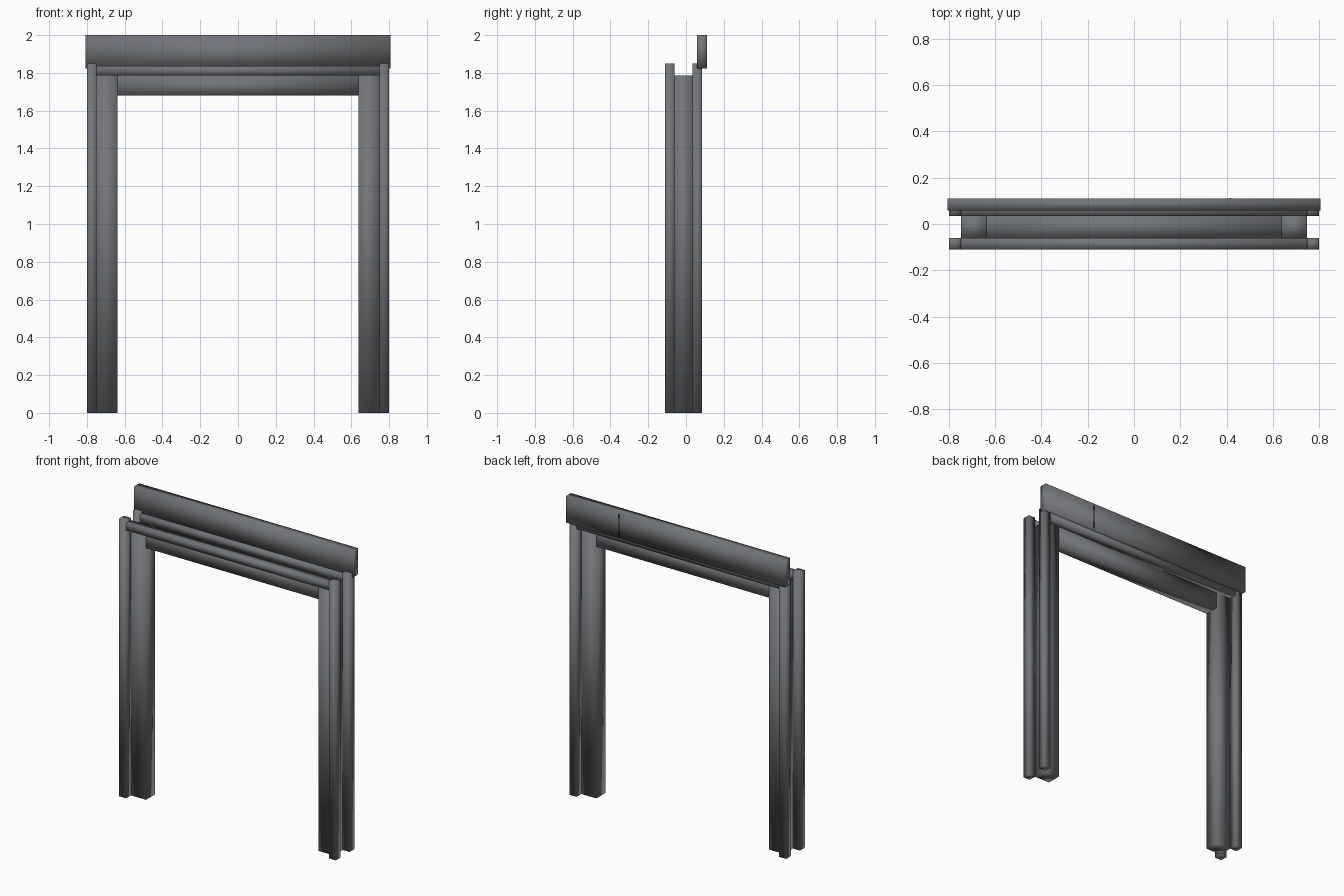
import bpy

cube = bpy.data.objects.get("Cube")
if cube:
    bpy.data.objects.remove(cube, do_unlink=True)


def make_material(name, color):
    mat = bpy.data.materials.new(name)
    mat.use_nodes = True
    mat.diffuse_color = color
    mat.node_tree.nodes["Principled BSDF"].inputs["Base Color"].default_value = color
    return mat


steel = make_material("dark grey steel", (0.17, 0.18, 0.19, 1))
seam_dark = make_material("seam dark grey", (0.02, 0.02, 0.022, 1))


def box(name, x, y, z, mat=steel, smooth=True):
    """Box from its (min, max) range on each axis, softly shaded across its faces."""
    bpy.ops.mesh.primitive_cube_add(size=1)
    ob = bpy.context.object
    ob.name = name
    ob.location = [(a + b) / 2 for a, b in (x, y, z)]
    ob.scale = [b - a for a, b in (x, y, z)]
    bpy.ops.object.transform_apply(location=False, rotation=False, scale=True)
    if smooth:
        bpy.ops.object.shade_smooth()
    ob.data.materials.append(mat)
    return ob


# Depth ranges of the three layers of the frame
FRONT = (-0.111, -0.06)
MIDDLE = (-0.06, 0.035)
BACK = (0.035, 0.086)

# Uprights: a wide jamb between two slim trim posts on each side
for side, s in (("left", 1), ("right", -1)):
    span = lambda a, b: tuple(sorted((s * a, s * b)))
    box(side + "_jamb", span(0.637, 0.748), MIDDLE, (0, 1.787))
    box(side + "_front_post", span(0.748, 0.799), FRONT, (0, 1.851))
    box(side + "_back_post", span(0.748, 0.799), BACK, (0, 1.851))

# Crosspieces: lintel between the jambs, slim rails between the posts
box("lintel", (-0.637, 0.637), MIDDLE, (1.679, 1.787))
box("front_rail", (-0.748, 0.748), FRONT, (1.787, 1.836))
box("back_rail", (-0.748, 0.748), BACK, (1.787, 1.836))

# Header board across the back, with a thin seam on its rear face
box("header_board", (-0.807, 0.807), (0.059, 0.111), (1.823, 2.0))
box("header_seam", (0.412, 0.42), (0.11, 0.112), (1.826, 1.985), seam_dark, False)
